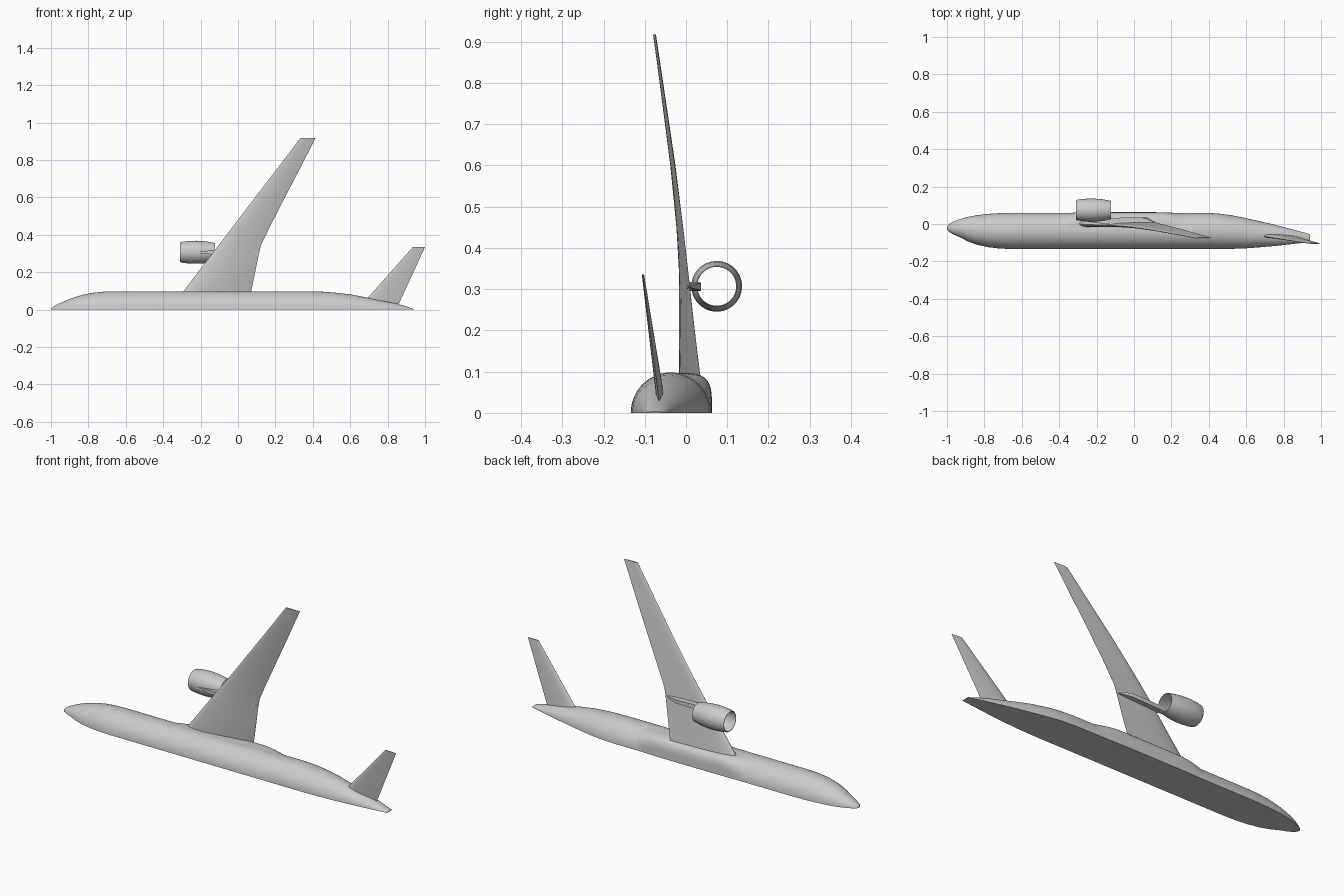
import bpy, bmesh, math
from math import sin, cos, pi

if "Cube" in bpy.data.objects:
    bpy.data.objects.remove(bpy.data.objects["Cube"])


def loft(name, rings, closed=False, angle=35):
    """Skin a list of closed rings; cap the ends, or join last to first."""
    bm = bmesh.new()
    vs = [[bm.verts.new(p) for p in r] for r in rings]
    n = len(rings[0])
    pairs = list(zip(vs, vs[1:])) + ([(vs[-1], vs[0])] if closed else [])
    for a, b in pairs:
        for i in range(n):
            j = (i + 1) % n
            bm.faces.new((a[i], a[j], b[j], b[i]))
    if not closed:
        bm.faces.new(vs[0])
        bm.faces.new(vs[-1])
    bmesh.ops.recalc_face_normals(bm, faces=bm.faces)
    me = bpy.data.meshes.new(name)
    bm.to_mesh(me)
    bm.free()
    ob = bpy.data.objects.new(name, me)
    bpy.context.collection.objects.link(ob)
    bpy.ops.object.select_all(action='DESELECT')
    ob.select_set(True)
    bpy.context.view_layer.objects.active = ob
    bpy.ops.object.shade_smooth_by_angle(angle=math.radians(angle))
    return ob


def half_section(x, top, belly, w, n=2.0, seg=28):
    """Half superellipse closed by the flat symmetry plane z = 0."""
    c, r = (top + belly) / 2, (belly - top) / 2
    ring = []
    for i in range(seg + 1):
        a = pi * i / seg
        e = n if a > pi / 2 else 2.0      # only the belly side is squared off
        cy = math.copysign(abs(cos(a)) ** (2 / e), cos(a))
        z = 0 if i in (0, seg) else w * sin(a) ** (2 / e)
        ring.append((x, c - r * cy, z))
    return ring


def airfoil(z, le, te, y_le, y_te, tc, camber=0.015, seg=14):
    """Airfoil ring in the xy plane; the upper surface faces -y."""
    c = te - le
    ring = []
    for side, order in ((-1, range(seg, -1, -1)), (1, range(1, seg + 1))):
        for i in order:
            s = (1 - cos(pi * i / seg)) / 2
            t = 5 * tc * (0.2969 * s ** .5 - .126 * s - .3516 * s**2 + .2843 * s**3 - .1015 * s**4)
            y = y_le + (y_te - y_le) * s - 4 * camber * c * s * (1 - s)
            ring.append((le + c * s, y + side * t * c, z))
    return ring


# Fuselage half: x, top y, belly y, half width
body = [(-1, -.027, -.012, .004), (-.988, -.043, .0, .016), (-.965, -.056, .013, .029),
        (-.93, -.071, .027, .045), (-.89, -.092, .038, .061), (-.84, -.111, .047, .077),
        (-.78, -.124, .054, .090), (-.72, -.131, .058, .096), (-.65, -.134, .06, .098),
        (-.2, -.134, .06, .098), (.38, -.134, .06, .098), (.45, -.134, .056, .096),
        (.52, -.133, .047, .091), (.6, -.130, .031, .082), (.68, -.124, .013, .067),
        (.76, -.117, -.006, .050), (.84, -.108, -.027, .034), (.9, -.101, -.043, .018),
        (.94, -.096, -.054, .003)]
loft("fuselage", [half_section(*s) for s in body])

# Belly fairing: squared-off section that fades into the fuselage at both ends
fairing = []
for i in range(25):
    u = i / 24
    f = min(1, sin(pi * u) * 1.35)
    f = f * f * (3 - 2 * f)
    fairing.append(half_section(-.40 + .68 * u, -.132 + .002 * f, .058 + .005 * f,
                                .0965 + .0005 * f, 2 + 2.2 * f))
loft("belly_fairing", fairing)

# Wing: z, leading x, trailing x, leading y, trailing y, thickness ratio
wing = [(.07, -.313, .064, .001, .037, .118), (.1, -.29, .071, .0, .033, .115),
        (.2, -.214, .092, -.004, .021, .105), (.3, -.138, .112, -.006, .010, .095),
        (.345, -.103, .123, -.008, .005, .09), (.45, -.023, .174, -.015, -.007, .082),
        (.6, .091, .251, -.031, -.027, .078), (.75, .206, .329, -.052, -.049, .078),
        (.85, .282, .380, -.066, -.064, .08), (.918, .334, .415, -.076, -.074, .085)]
loft("wing", [airfoil(*s) for s in wing], angle=40)

# Horizontal tailplane
tail = [(.02, .655, .855, -.058, -.064, .10), (.335, .935, 1.0, -.104, -.105, .085)]
loft("tailplane", [airfoil(*s, camber=0) for s in tail], angle=40)

# Engine nacelle: thin open duct, outer wall forward to back then inner wall back
outer = [(-.31, .0515), (-.305, .0545), (-.285, .058), (-.25, .061), (-.22, .0615),
         (-.18, .059), (-.15, .0545), (-.122, .049)]
inner = [(x, r - .002) for x, r in reversed(outer)]
duct = [[(x, .0745 + r * cos(2 * pi * i / 48), .307 + r * sin(2 * pi * i / 48))
         for i in range(48)] for x, r in outer + inner]
loft("engine_nacelle", duct, closed=True)

# Pylon: x, upper y, lower y, half thickness
pylon = [(-.25, .0125, .018, .001), (-.2, .006, .020, .007), (-.125, -.002, .031, .011),
         (-.04, -.002, .035, .011), (.04, .001, .036, .009), (.085, .003, .021, .005),
         (.112, .005, .008, .001)]
loft("engine_pylon", [[(x, a, .306 - h), (x, a, .306 + h), (x, b, .306 + h), (x, b, .306 - h)]
                      for x, a, b, h in pylon])
